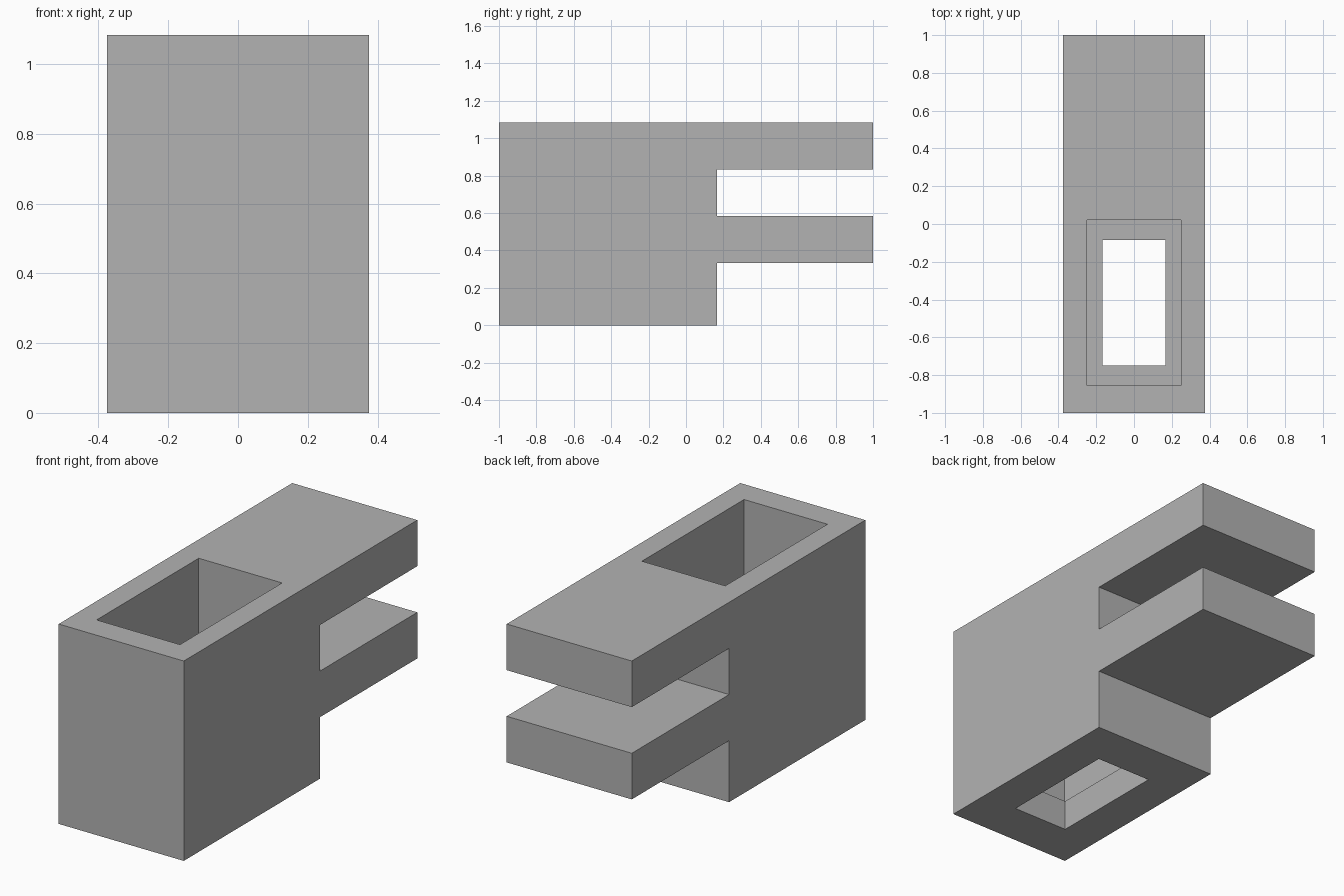
import bpy
import bmesh

if "Cube" in bpy.data.objects:
    bpy.data.objects.remove(bpy.data.objects["Cube"], do_unlink=True)

# Single plain grey
grey = bpy.data.materials.new("plain_grey")
grey.use_nodes = True
colour = (0.45, 0.45, 0.45, 1)
grey.diffuse_color = colour
grey.node_tree.nodes["Principled BSDF"].inputs["Base Color"].default_value = colour


def extrude_profile(name, profile, half_width):
    """Extrude a side (y, z) profile symmetrically along x."""
    bm = bmesh.new()
    face = bm.faces.new([bm.verts.new((-half_width, y, z)) for y, z in profile])
    result = bmesh.ops.extrude_face_region(bm, geom=[face])
    verts = [v for v in result["geom"] if isinstance(v, bmesh.types.BMVert)]
    bmesh.ops.translate(bm, verts=verts, vec=(2 * half_width, 0, 0))
    bmesh.ops.recalc_face_normals(bm, faces=bm.faces)
    mesh = bpy.data.meshes.new(name)
    bm.to_mesh(mesh)
    bm.free()
    mesh.materials.append(grey)
    obj = bpy.data.objects.new(name, mesh)
    bpy.context.collection.objects.link(obj)
    return obj


# Block with two prongs reaching back
STEP = 0.1667
TOP = 1.0833
prongs = [(0.3333, 0.5833), (0.8333, TOP)]
outline = [(-1, 0), (STEP, 0)]
for low, high in prongs:
    outline += [(STEP, low), (1, low), (1, high), (STEP, high)]
outline[-1] = (-1, TOP)
body = extrude_profile("pronged_block", outline, 0.375)

# Stepped pocket: narrow slot through the floor, wider recess above
LEDGE = 0.1667
MARGIN = 0.2
CENTRE = -0.4167
half = 0.3333
wide = 0.4375
pocket = [(CENTRE - half, -MARGIN), (CENTRE + half, -MARGIN),
          (CENTRE + half, TOP + MARGIN), (CENTRE - half, TOP + MARGIN)]
recess = [(CENTRE - wide, LEDGE), (CENTRE + wide, LEDGE),
          (CENTRE + wide, TOP + MARGIN), (CENTRE - wide, TOP + MARGIN)]

for name, profile, half_width in (("recess_cutter", recess, 0.25),
                                  ("slot_cutter", pocket, 0.1667)):
    cutter = extrude_profile(name, profile, half_width)
    cutter.hide_render = True
    cut = body.modifiers.new(name, "BOOLEAN")
    cut.operation = "DIFFERENCE"
    cut.solver = "EXACT"
    cut.object = cutter
    bpy.context.view_layer.objects.active = body
    bpy.ops.object.modifier_apply(modifier=cut.name)
    bpy.data.objects.remove(cutter, do_unlink=True)
